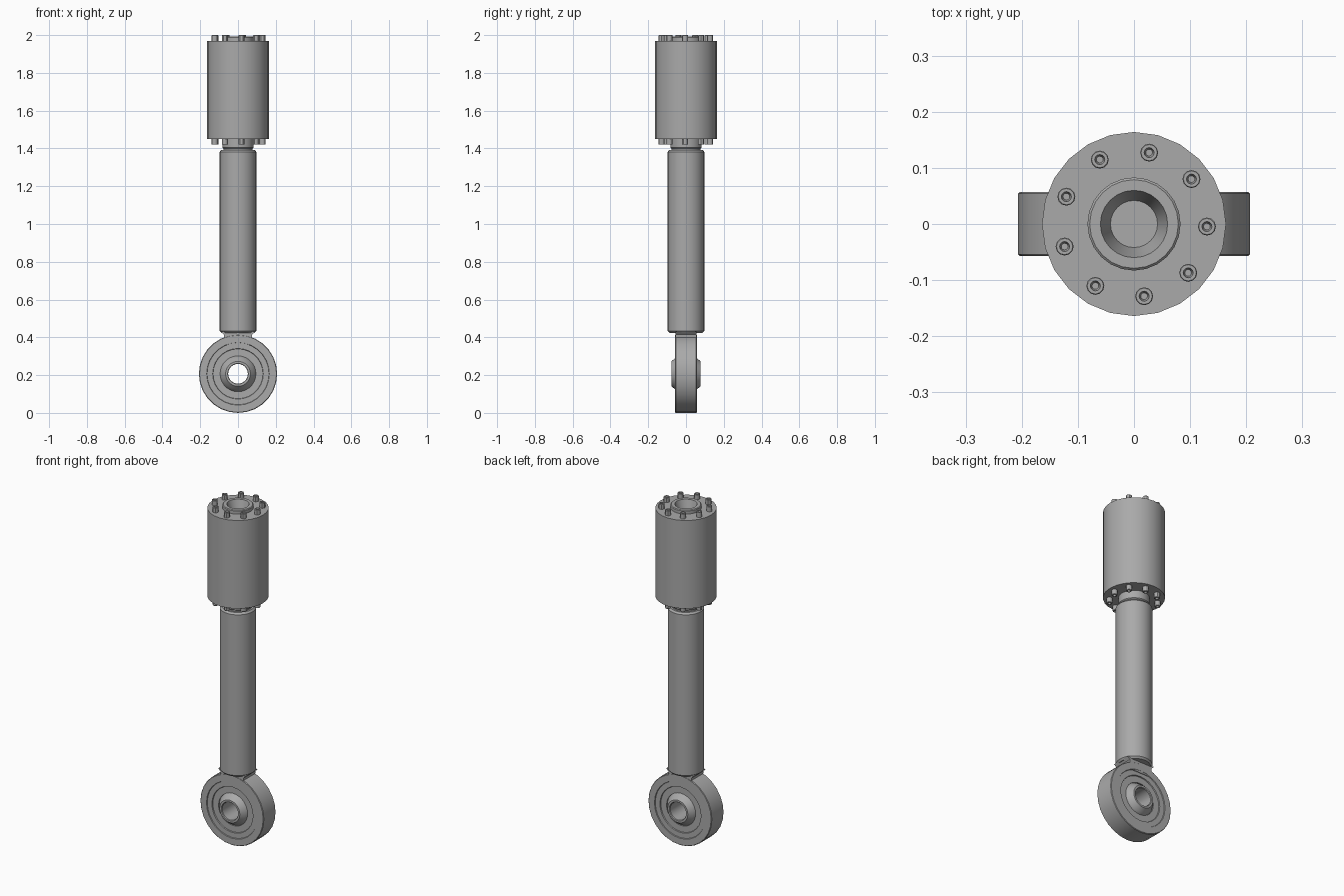
import bpy, bmesh
from math import cos, sin, pi, radians
from mathutils import Matrix

cube = bpy.data.objects.get("Cube")
if cube:
    bpy.data.objects.remove(cube, do_unlink=True)

steel = bpy.data.materials.new("grey steel")
steel.use_nodes = True
GREY = (0.4, 0.4, 0.4, 1)
steel.diffuse_color = GREY
steel.node_tree.nodes["Principled BSDF"].inputs["Base Color"].default_value = GREY


def finish(name, bm, matrix=Matrix()):
    bmesh.ops.recalc_face_normals(bm, faces=bm.faces)
    bm.transform(matrix)
    mesh = bpy.data.meshes.new(name)
    bm.to_mesh(mesh)
    bm.free()
    mesh.materials.append(steel)
    ob = bpy.data.objects.new(name, mesh)
    bpy.context.collection.objects.link(ob)
    bpy.ops.object.select_all(action="DESELECT")
    ob.select_set(True)
    bpy.context.view_layer.objects.active = ob
    bpy.ops.object.shade_smooth_by_angle(angle=radians(30))
    return ob


def lathe(name, profile, sides, matrix=Matrix(), closed=False):
    """Revolve (radius, height) points about z; open profiles get end caps."""
    bm = bmesh.new()
    rings = [[bm.verts.new((r * cos(2 * pi * i / sides), r * sin(2 * pi * i / sides), h))
              for i in range(sides)] for r, h in profile]
    pairs = list(zip(rings, rings[1:]))
    if closed:
        pairs.append((rings[-1], rings[0]))
    else:
        bm.faces.new(rings[0])
        bm.faces.new(rings[-1])
    for a, b in pairs:
        for i in range(sides):
            j = (i + 1) % sides
            bm.faces.new((a[i], a[j], b[j], b[i]))
    return finish(name, bm, matrix)


def mirrored(half):
    """Complete a half profile with its reflection across height zero."""
    return half + [(r, -h) for r, h in reversed(half)]


# Main shaft with chamfered ends and a narrow neck
lathe("shaft", [(0.088, 0.424), (0.097, 0.434), (0.097, 1.382), (0.088, 1.392)], 32)
lathe("shaft_neck", [(0.078, 1.38), (0.078, 1.4), (0.083, 1.405), (0.083, 1.46)], 32)

# Housing and its hollow top collar
lathe("housing", [(0.164, 1.45), (0.164, 1.97), (0.083, 1.97), (0.083, 1.988),
                  (0.079, 1.992), (0.06, 1.992), (0.055, 1.975), (0.042, 1.93)], 24)

# Socket head bolts around both ends of the housing
BOLT = [(0.016, -0.01), (0.016, 0.026), (0.0145, 0.028), (0.009, 0.028), (0.006, 0.014)]
for end, z, tilt in (("top", 1.972, 0), ("bottom", 1.448, pi)):
    for k in range(9):
        a = radians(-2 + 40 * k)
        place = Matrix.Translation((0.13 * cos(a), 0.13 * sin(a), z)) @ Matrix.Rotation(tilt, 4, "X")
        lathe(f"{end}_bolt_{k + 1}", BOLT, 12, place)

# Eye ring with stepped faces, lying along y
EYE = Matrix.Translation((0, 0, 0.207)) @ Matrix.Rotation(pi / 2, 4, "X")
lathe("eye_ring", mirrored([(0.207, 0.054), (0.204, 0.057), (0.166, 0.057), (0.164, 0.052),
                            (0.134, 0.052), (0.132, 0.046), (0.095, 0.046)]), 28, EYE, True)

# Spherical bearing with a through hole
lathe("bearing_ball", mirrored([(0.052, 0.073), (0.055, 0.077), (0.066, 0.077),
                                (0.083, 0.057), (0.096, 0.038), (0.106, 0.0)]), 28, EYE, True)

# Flared neck joining eye to shaft
bm = bmesh.new()
outline = [(0.09, 0.43), (0.075, 0.415), (0.073, 0.4), (0.09, 0.36)]
outline += [(-x, z) for x, z in reversed(outline)]
face = bm.faces.new([bm.verts.new((x, -0.056, z)) for x, z in outline])
ext = bmesh.ops.extrude_face_region(bm, geom=[face])
bmesh.ops.translate(bm, vec=(0, 0.112, 0), verts=[v for v in ext["geom"] if isinstance(v, bmesh.types.BMVert)])
finish("eye_neck", bm)
